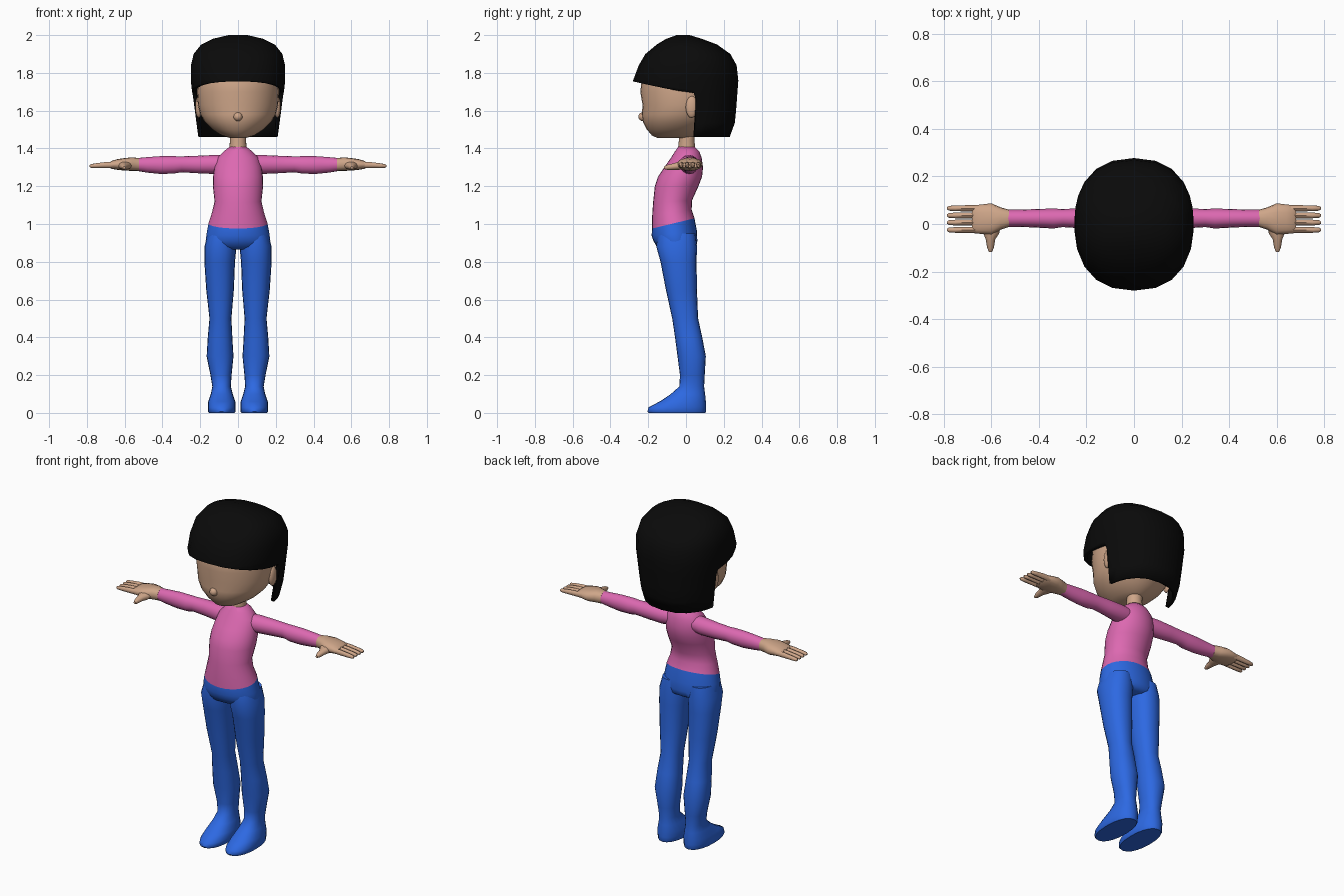
import bpy, bmesh, math

def material(name, rgb):
    m = bpy.data.materials.new(name)
    m.diffuse_color = (*rgb, 1)
    return m

SKIN = material("skin", (0.62, 0.38, 0.25))
PINK = material("pink shirt", (0.72, 0.14, 0.44))
BLUE = material("blue trousers", (0.026, 0.14, 0.76))
BLACK = material("black hair", (0.003, 0.003, 0.003))

def finish(name, bm, mat, mirror=False, angle=50):
    bmesh.ops.recalc_face_normals(bm, faces=bm.faces[:])
    me = bpy.data.meshes.new(name)
    bm.to_mesh(me)
    bm.free()
    me.materials.append(mat)
    ob = bpy.data.objects.new(name, me)
    bpy.context.collection.objects.link(ob)
    bpy.ops.object.select_all(action='DESELECT')
    ob.select_set(True)
    bpy.context.view_layer.objects.active = ob
    bpy.ops.object.shade_smooth_by_angle(angle=math.radians(angle))
    if mirror:
        ob.modifiers.new("mirror", 'MIRROR').use_clip = False
    return ob

def power(v, e):
    return math.copysign(abs(v) ** e, v)

def loft(name, rings, mat, axis='z', n=20, mirror=False, e=1.0):
    """Rings: (position on axis, centre a, centre b, radius a, radius b, tilt)."""
    bm = bmesh.new()
    loops = []
    for r in rings:
        p, ca, cb, ra, rb = r[:5]
        tilt = r[5] if len(r) > 5 else 0
        loop = []
        for i in range(n):
            t = 2 * math.pi * i / n
            a = ca + ra * power(math.cos(t), e)
            b = cb + rb * power(math.sin(t), e)
            q = p + tilt * (b - cb)
            co = {'z': (a, b, q), 'x': (q, a, b), 'y': (a, q, b)}[axis]
            loop.append(bm.verts.new(co))
        loops.append(loop)
    for l0, l1 in zip(loops, loops[1:]):
        for i in range(n):
            j = (i + 1) % n
            bm.faces.new((l0[i], l0[j], l1[j], l1[i]))
    bm.faces.new(loops[0])
    bm.faces.new(loops[-1])
    return finish(name, bm, mat, mirror)

def upright(rows):
    """Rows (z, half width, front y, back y, tilt) to centred rings."""
    return [(z, 0, (f + b) / 2, w, (b - f) / 2, t) for z, w, f, b, t in rows]

def ball(name, loc, scale, mat, mirror=False):
    bm = bmesh.new()
    bmesh.ops.create_uvsphere(bm, u_segments=16, v_segments=10, radius=1)
    for v in bm.verts:
        v.co = [l + c * s for l, c, s in zip(loc, v.co, scale)]
    return finish(name, bm, mat, mirror)

# Shirt body with a hem that rises towards the back
loft("shirt_body", upright([
    (1.41, .043, -.04, .045, 0), (1.385, .075, -.058, .07, 0),
    (1.35, .11, -.08, .083, 0), (1.30, .125, -.115, .09, 0),
    (1.25, .132, -.148, .085, 0), (1.20, .133, -.165, .066, 0),
    (1.12, .124, -.174, .032, .05), (1.06, .138, -.179, .030, .15),
    (1.003, .156, -.18, .045, .24)]), PINK, n=28)

# Trousers: hips and two legs that run into the feet
loft("hips", upright([
    (1.003, .156, -.18, .045, .24), (.95, .166, -.182, .058, .1),
    (.91, .171, -.172, .06, 0), (.88, .165, -.155, .055, 0),
    (.865, .12, -.12, .03, 0)]), BLUE, n=28)
leg = [(.95, .088, .07, -.15, .05), (.88, .093, .085, -.157, .058),
       (.80, .097, .081, -.135, .056), (.65, .095, .073, -.106, .058),
       (.50, .093, .058, -.073, .064), (.40, .095, .065, -.058, .086),
       (.30, .095, .071, -.045, .105), (.20, .090, .056, -.032, .099),
       (.14, .087, .049, -.035, .096), (.10, .086, .058, -.08, .101),
       (.06, .086, .072, -.14, .105), (.03, .086, .074, -.198, .106),
       (.008, .086, .073, -.204, .106), (0, .086, .068, -.198, .102)]
loft("leg", [(z, x, (f + b) / 2, w, (b - f) / 2) for z, x, w, f, b in leg],
     BLUE, mirror=True, e=.9)

# Sleeves
loft("sleeve", [(.07, .012, 1.318, .05, .046), (.13, .018, 1.315, .05, .050),
                (.22, .024, 1.315, .042, .046), (.30, .025, 1.316, .038, .042),
                (.34, .023, 1.313, .042, .046), (.41, .024, 1.312, .039, .047),
                (.48, .024, 1.313, .036, .041), (.535, .024, 1.315, .036, .034)],
     PINK, 'x', 16, True)

# Hands: palm, four fingers and a thumb
loft("palm", [(.525, .024, 1.315, .036, .034), (.56, .023, 1.317, .047, .036),
              (.60, .02, 1.316, .067, .033), (.64, .02, 1.315, .062, .028),
              (.67, .02, 1.313, .059, .021), (.68, .02, 1.312, .054, .014)],
     SKIN, 'x', 16, True, .85)
for i, y in enumerate((.066, .036, .006, -.025)):
    loft(f"finger_{i + 1}", [(.65, y, 1.313, .013, .017), (.70, y, 1.312, .013, .016),
                             (.75, y, 1.309, .012, .013), (.778, y, 1.307, .010, .010),
                             (.785, y, 1.307, .005, .005)], SKIN, 'x', 8, True)
loft("thumb", [(.01, .60, 1.312, .045, .025), (-.04, .60, 1.308, .033, .022),
               (-.065, .603, 1.304, .020, .018), (-.10, .603, 1.30, .014, .014),
               (-.117, .603, 1.298, .007, .007)], SKIN, 'y', 10, True)

# Neck and head
loft("neck", upright([(1.39, .046, -.043, .05, 0), (1.44, .043, -.038, .045, 0),
                      (1.52, .045, -.035, .05, 0)]), SKIN)
loft("head", upright([
    (1.455, .04, -.15, .02, 0), (1.468, .085, -.18, .06, 0),
    (1.50, .135, -.207, .11, 0), (1.54, .176, -.228, .15, 0),
    (1.58, .199, -.234, .18, 0), (1.63, .212, -.230, .20, 0),
    (1.70, .217, -.242, .21, 0), (1.80, .21, -.23, .21, 0),
    (1.90, .16, -.15, .15, 0), (1.94, .08, -.08, .08, 0)]), SKIN, n=32)
ball("nose", (0, -.226, 1.568), (.024, .026, .024), SKIN)
ball("ear", (.208, .03, 1.62), (.018, .032, .058), SKIN, True)

# Hair: a bob shell, short fringe in front and long from the ears back
LEVELS = [(1.45, .212, -.28, .225), (1.50, .22, -.28, .255), (1.60, .232, -.28, .265),
          (1.76, .250, -.28, .277), (1.84, .249, -.25, .268), (1.90, .235, -.215, .235),
          (1.95, .195, -.155, .165), (1.98, .135, -.105, .085), (2.0, .05, -.05, .02)]

def outline(z):
    for a, b in zip(LEVELS, LEVELS[1:]):
        if z <= b[0]:
            t = (z - a[0]) / (b[0] - a[0])
            return [p + (q - p) * t for p, q in zip(a[1:], b[1:])]
    return LEVELS[-1][1:]

def hem(deg):
    if deg <= 97:
        return 1.755 - .055 * (1 - math.cos(math.radians(deg)))
    return 1.66 if deg < 100 else 1.46

half = [0, 18, 36, 54, 72, 85, 92, 97, 99, 102, 112, 126, 144, 162, 180]
angles = half + [-d for d in reversed(half[1:-1])]
bm = bmesh.new()
columns = []
for d in angles:
    t, low = math.radians(d), hem(abs(d))
    zs = [low + (1.76 - low) * k / 4 for k in range(4)] + [l[0] for l in LEVELS[3:]]
    col = []
    for z in zs:
        w, f, b = outline(z)
        x = w * power(math.sin(t), .85)
        y = (f + b) / 2 - (b - f) / 2 * power(math.cos(t), .85)
        col.append(bm.verts.new((x, y, z)))
    columns.append(col)
for i, c0 in enumerate(columns):
    c1 = columns[(i + 1) % len(columns)]
    for k in range(len(c0) - 1):
        bm.faces.new((c0[k], c1[k], c1[k + 1], c0[k + 1]))
bm.faces.new([c[-1] for c in columns])
hair = finish("hair", bm, BLACK)
shell = hair.modifiers.new("thickness", 'SOLIDIFY')
shell.thickness = .02
shell.offset = -1
